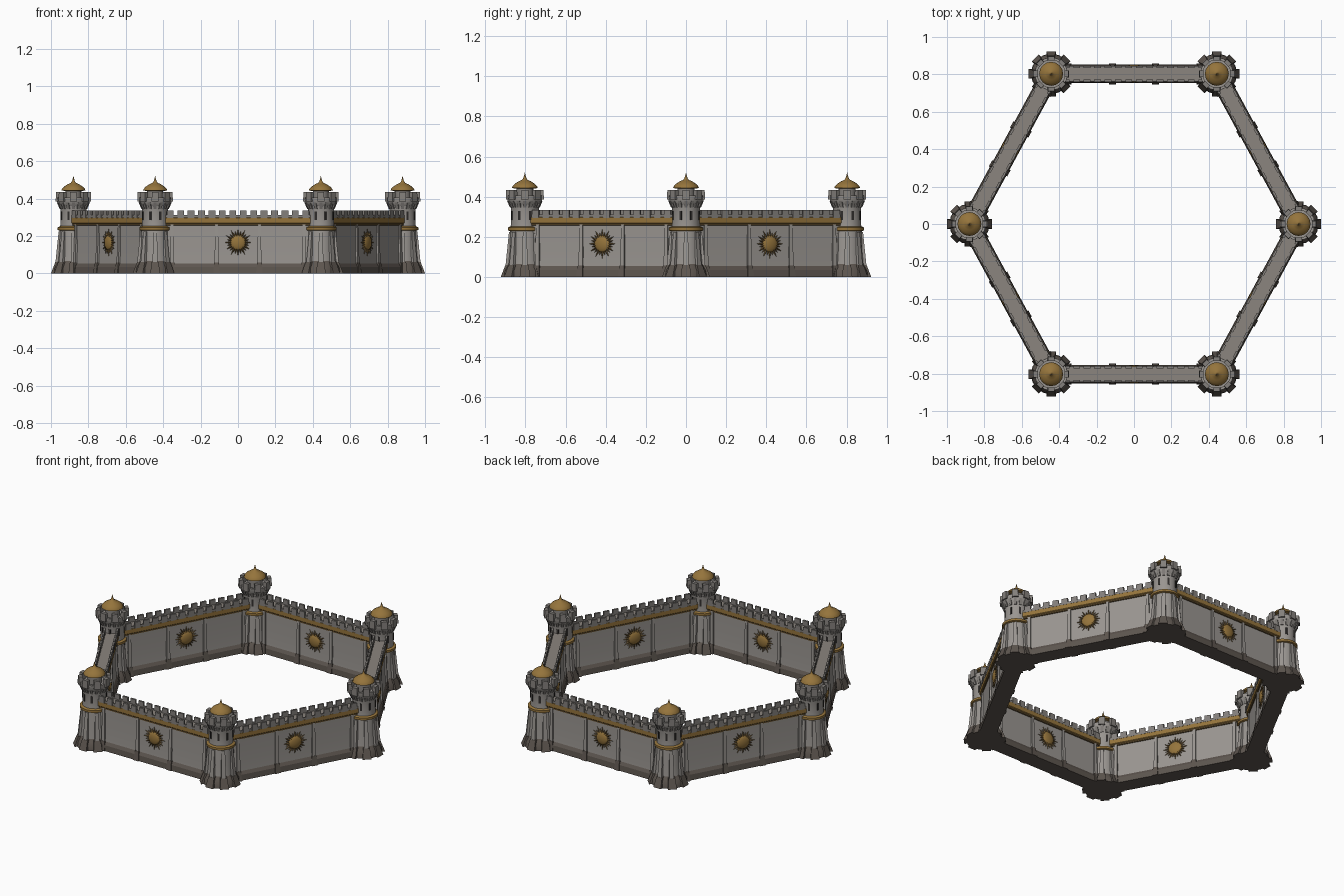
import bpy, bmesh, math
from mathutils import Matrix, Vector

if "Cube" in bpy.data.objects:
    bpy.data.objects.remove(bpy.data.objects["Cube"])


def mat(name, r, g, b):
    m = bpy.data.materials.new(name)
    m.diffuse_color = (r, g, b, 1)
    m.use_nodes = True
    m.node_tree.nodes["Principled BSDF"].inputs["Base Color"].default_value = m.diffuse_color
    return m


STONE = mat("pale stone", 0.32, 0.30, 0.28)
TRIM = mat("grey stone trim", 0.23, 0.215, 0.20)
BASE = mat("dark earthy stone", 0.11, 0.092, 0.078)
WALK = mat("walkway stone", 0.26, 0.235, 0.21)
GOLD = mat("old gold", 0.30, 0.175, 0.045)
BRONZE = mat("dark bronze", 0.12, 0.075, 0.028)
DARK = mat("slit dark", 0.03, 0.027, 0.025)


def finish(name, bm, material, angle=35):
    bmesh.ops.recalc_face_normals(bm, faces=bm.faces)
    me = bpy.data.meshes.new(name)
    bm.to_mesh(me)
    bm.free()
    me.materials.append(material)
    ob = bpy.data.objects.new(name, me)
    bpy.context.collection.objects.link(ob)
    bpy.ops.object.select_all(action='DESELECT')
    ob.select_set(True)
    bpy.context.view_layer.objects.active = ob
    bpy.ops.object.shade_smooth_by_angle(angle=math.radians(angle))
    return ob


def lathe(name, profile, material, n=16):
    """Spin an (r, z) profile about z, capping open ends."""
    bm = bmesh.new()
    rings = []
    for r, z in profile:
        if r == 0:
            rings.append([bm.verts.new((0, 0, z))] * n)
        else:
            rings.append([bm.verts.new((r * math.cos(2 * math.pi * i / n),
                                        r * math.sin(2 * math.pi * i / n), z)) for i in range(n)])
    for a, b in zip(rings, rings[1:]):
        for i in range(n):
            j = (i + 1) % n
            vs = list(dict.fromkeys((a[i], a[j], b[j], b[i])))
            bm.faces.new(vs)
    for ring, (r, z) in ((rings[0], profile[0]), (rings[-1], profile[-1])):
        if r > 0:
            bm.faces.new(ring)
    return finish(name, bm, material)


def add_block(bm, x0, x1, y0, y1, z0, z1, top=None, m=Matrix()):
    """Box; top gives different (x0, x1, y0, y1) for the upper face."""
    t = top or (x0, x1, y0, y1)
    lo = [(x0, y0, z0), (x1, y0, z0), (x1, y1, z0), (x0, y1, z0)]
    hi = [(t[0], t[2], z1), (t[1], t[2], z1), (t[1], t[3], z1), (t[0], t[3], z1)]
    v = [bm.verts.new(m @ Vector(p)) for p in lo + hi]
    for f in ((3, 2, 1, 0), (4, 5, 6, 7), (0, 1, 5, 4), (1, 2, 6, 5), (2, 3, 7, 6), (3, 0, 4, 7)):
        bm.faces.new([v[i] for i in f])


def ring_blocks(name, n, material, *args, top=None, offset=0.0):
    """Blocks pointing along +x, repeated around the z axis."""
    bm = bmesh.new()
    for i in range(n):
        add_block(bm, *args, top=top, m=Matrix.Rotation(2 * math.pi * (i + offset) / n, 4, 'Z'))
    return finish(name, bm, material)


def extrude(name, half, material, length):
    """Mirror a half section [(y, z), ...] and run it along x."""
    bm = bmesh.new()
    sec = half + [(-y, z) for y, z in reversed(half)]
    f = bm.faces.new([bm.verts.new((-length / 2, y, z)) for y, z in sec])
    ex = bmesh.ops.extrude_face_region(bm, geom=[f])
    vs = [g for g in ex['geom'] if isinstance(g, bmesh.types.BMVert)]
    bmesh.ops.translate(bm, verts=vs, vec=(length, 0, 0))
    return finish(name, bm, material, 25)


# ---- tower parts, around the origin
tower = [
    lathe("tower_foot", [(0.108, 0), (0.104, 0.03), (0.092, 0.05), (0.084, 0.065)], BASE),
    ring_blocks("tower_foot_spur", 8, BASE, 0.05, 0.12, -0.026, 0.026, 0, 0.06,
                top=(0.05, 0.097, -0.019, 0.019)),
    lathe("tower_shaft", [(0.085, 0.05), (0.077, 0.13), (0.074, 0.22), (0.07, 0.26),
                          (0.07, 0.345), (0.074, 0.36)], STONE),
    ring_blocks("tower_rib", 8, STONE, 0.05, 0.097, -0.014, 0.014, 0.05, 0.225,
                top=(0.05, 0.079, -0.01, 0.01)),
    lathe("tower_gold_ring", [(0.074, 0.228), (0.084, 0.232), (0.084, 0.246), (0.072, 0.252)], GOLD),
    ring_blocks("tower_slit", 8, DARK, 0.06, 0.0715, -0.006, 0.006, 0.285, 0.33, offset=0.5),
    ring_blocks("tower_corbel", 16, TRIM, 0.06, 0.074, -0.008, 0.008, 0.345, 0.378,
                top=(0.06, 0.088, -0.008, 0.008)),
    lathe("tower_parapet", [(0.07, 0.355), (0.086, 0.375), (0.088, 0.405), (0.074, 0.405),
                            (0.074, 0.392), (0, 0.392)], STONE),
    ring_blocks("tower_merlon", 8, TRIM, 0.071, 0.095, -0.019, 0.019, 0.385, 0.434,
                top=(0.071, 0.093, -0.017, 0.017)),
    lathe("lantern_neck", [(0.045, 0.39), (0.042, 0.45)], TRIM),
    lathe("tower_dome", [(0.04, 0.44), (0.064, 0.443), (0.062, 0.451), (0.05, 0.464), (0.032, 0.476),
                         (0.014, 0.484), (0.008, 0.492), (0.004, 0.505), (0, 0.522)], GOLD),
]

# ---- wall parts, running along x through the origin
L = 0.86
wall = [
    extrude("wall_plinth", [(0.05, 0), (0.047, 0.035), (0.035, 0.055)], BASE, L),
    extrude("wall_body", [(0.036, 0.05), (0.032, 0.12), (0.032, 0.268)], STONE, L),
    extrude("wall_lower_trim", [(0.034, 0.256), (0.038, 0.258), (0.038, 0.27)], BRONZE, L),
    extrude("wall_gold_band", [(0.038, 0.266), (0.042, 0.27), (0.042, 0.297), (0.038, 0.301)], GOLD, L),
    extrude("wall_walkway", [(0.034, 0.295), (0.034, 0.303)], WALK, L),
]

bm = bmesh.new()      # merlons along both edges
for i in range(14):
    x = (i - 6.5) * 0.056
    for s in (1, -1):
        add_block(bm, x - 0.018, x + 0.018, s * 0.031, s * 0.043, 0.295, 0.335)
wall.append(finish("wall_merlon", bm, TRIM))
bm = bmesh.new()      # low kerb between merlons
for s in (1, -1):
    add_block(bm, -L / 2, L / 2, s * 0.032, s * 0.041, 0.295, 0.311)
wall.append(finish("wall_kerb", bm, TRIM))

bm, feet = bmesh.new(), bmesh.new()      # pilasters framing the panels
for x in (-0.355, -0.115, 0.115, 0.355):
    for s in (1, -1):
        add_block(bm, x - 0.011, x + 0.011, s * 0.02, s * 0.045, 0.04, 0.262,
                  top=(x - 0.008, x + 0.008, s * 0.02, s * 0.038))
        add_block(feet, x - 0.018, x + 0.018, s * 0.02, s * 0.056, 0, 0.058,
                  top=(x - 0.013, x + 0.013, s * 0.02, s * 0.046))
wall.append(finish("wall_pilaster", bm, STONE))
wall.append(finish("wall_pilaster_foot", feet, BASE))

# sun medallion on both faces: domed boss with long and short rays
boss, rays, short = bmesh.new(), bmesh.new(), bmesh.new()
for s in (1, -1):
    place = Matrix.Translation((0, s * 0.032, 0.165)) @ Matrix.Rotation(-s * math.pi / 2, 4, 'X')
    bmesh.ops.create_uvsphere(boss, u_segments=20, v_segments=10, radius=1,
                              matrix=place @ Matrix.Diagonal((0.043, 0.043, 0.016, 1)))
    for i in range(24):
        target, r, w = (rays, 0.074, 0.008) if i % 2 == 0 else (short, 0.062, 0.007)
        m = place @ Matrix.Rotation(2 * math.pi * i / 24, 4, 'Z')
        v = [target.verts.new(m @ Vector(p)) for p in
             ((0.034, -w, 0), (0.034, w, 0), (r, 0, 0.002), (0.034, 0, 0.009))]
        for f in ((0, 1, 2), (0, 3, 1), (1, 3, 2), (2, 3, 0)):
            target.faces.new([v[k] for k in f])
wall += [finish("sun_boss", boss, GOLD), finish("sun_ray_long", rays, BRONZE, 10),
         finish("sun_ray_short", short, BRONZE, 10)]


# ---- place six towers and six walls around the hexagon
def place_all(parts, matrices):
    for ob in parts:
        for k, m in enumerate(matrices):
            o = ob if k == 0 else ob.copy()
            if k:
                bpy.context.collection.objects.link(o)
            o.matrix_world = m


corners = [Vector(p) for p in ((0.88, 0, 0), (0.443, 0.803, 0), (-0.443, 0.803, 0),
                               (-0.88, 0, 0), (-0.443, -0.803, 0), (0.443, -0.803, 0))]
spots = []
for a, b in zip(corners, corners[1:] + corners[:1]):
    d = b - a
    spots.append(Matrix.Translation((a + b) / 2) @ Matrix.Rotation(math.atan2(d.y, d.x), 4, 'Z')
                 @ Matrix.Diagonal((d.length / 0.89, 1, 1, 1)))
place_all(tower, [Matrix.Translation(c) for c in corners])
place_all(wall, spots)
